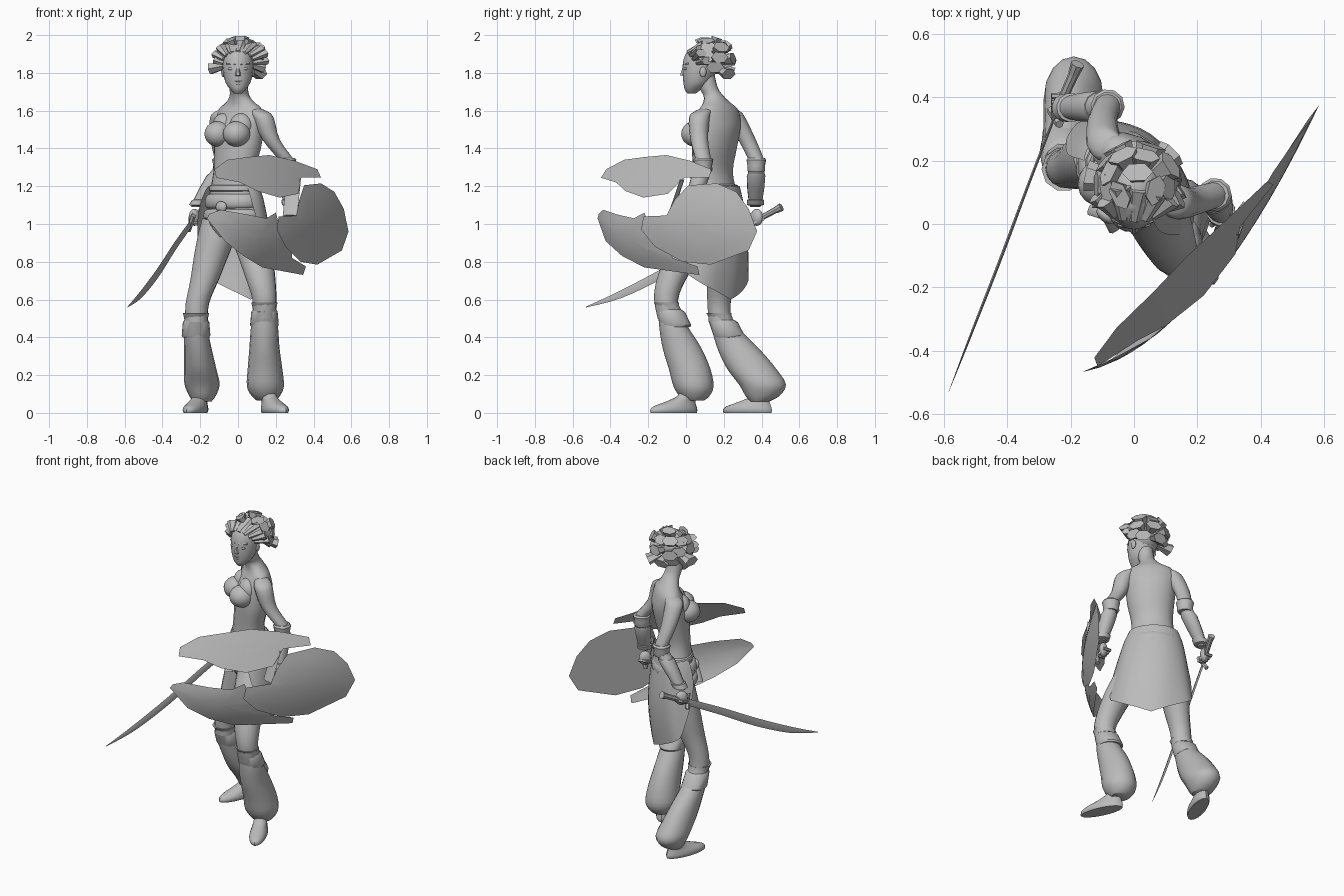
import bpy, bmesh, math, random
from mathutils import Vector, Matrix

random.seed(4)
cube = bpy.data.objects.get("Cube")
if cube:
    bpy.data.objects.remove(cube, do_unlink=True)

clay = bpy.data.materials.new("clay_grey")
clay.use_nodes = True
clay.diffuse_color = (0.5, 0.5, 0.5, 1)
clay.node_tree.nodes["Principled BSDF"].inputs["Base Color"].default_value = (0.5, 0.5, 0.5, 1)
parts = []
YAW = math.radians(-40)
BODY = Matrix.Rotation(YAW, 3, 'Z')


def finish(name, bm):
    bmesh.ops.recalc_face_normals(bm, faces=bm.faces[:])
    me = bpy.data.meshes.new(name)
    bm.to_mesh(me)
    bm.free()
    ob = bpy.data.objects.new(name, me)
    bpy.context.collection.objects.link(ob)
    me.materials.append(clay)
    parts.append(ob)


def skin(name, rings, loop=True, caps=(0, -1)):
    """Bridge rows of points, as loops or strips, and cap the listed rows."""
    bm = bmesh.new()
    vs = [[bm.verts.new(p) for p in r] for r in rings]
    n = len(vs[0])
    for a, b in zip(vs, vs[1:]):
        for i in range(n if loop else n - 1):
            j = (i + 1) % n
            bm.faces.new((a[i], a[j], b[j], b[i]))
    for c in caps:
        bm.faces.new(vs[c])
    finish(name, bm)


def spline(rows, k):
    """Catmull-Rom interpolation of rows of numbers."""
    v = [Vector(r) for r in rows]
    out = []
    for i in range(len(v) - 1):
        a, b, c, d = v[max(i - 1, 0)], v[i], v[i + 1], v[min(i + 2, len(v) - 1)]
        for s in range(k):
            t = s / k
            out.append(b + (c - a) * (t / 2) + (a * 2 - b * 5 + c * 4 - d) * (t * t / 2)
                       + (b * 3 - a - c * 3 + d) * (t ** 3 / 2))
    return out + [v[-1]]


def loft(name, rows, yaw=YAW, n=16, k=3):
    """Rows are x, y, z, half width, half depth (or a single radius)."""
    rot = Matrix.Rotation(yaw, 3, 'Z')
    rings = []
    for r in spline([tuple(q) if len(q) == 5 else (*q, q[3]) for q in rows], k):
        c = Vector(r[:3])
        rings.append([c + rot @ Vector((r[3] * math.cos(i * math.tau / n),
                                        r[4] * math.sin(i * math.tau / n), 0)) for i in range(n)])
    skin(name, rings)


def rod(name, p, q, r1, r2, n=8, flat=1.0):
    p, q = Vector(p), Vector(q)
    rot = (q - p).to_track_quat('Z', 'Y').to_matrix()
    skin(name, [[c + rot @ Vector((r * math.cos(i * math.tau / n),
                                   flat * r * math.sin(i * math.tau / n), 0))
                 for i in range(n)] for c, r in ((p, r1), (q, r2))])


def ball(name, c, s, yaw=0.0):
    bm = bmesh.new()
    m = Matrix.Translation(c) @ Matrix.Rotation(yaw, 4, 'Z') @ Matrix.Diagonal((*s, 1))
    bmesh.ops.create_uvsphere(bm, u_segments=16, v_segments=10, radius=1, matrix=m)
    finish(name, bm)


# Torso and neck
loft("torso", [(-.02, .16, .93, .11, .09), (-.02, .16, 1.0, .16, .125), (-.02, .155, 1.08, .165, .12),
               (-.025, .15, 1.18, .137, .1), (-.02, .143, 1.28, .124, .09), (-.003, .15, 1.4, .14, .102),
               (.004, .162, 1.5, .15, .106), (.01, .17, 1.57, .152, .086), (.013, .172, 1.615, .13, .068),
               (.012, .162, 1.645, .085, .058), (.008, .145, 1.68, .053, .052), (.004, .12, 1.72, .048, .05),
               (0, .1, 1.8, .048, .05)])
for side, word in ((1, "left"), (-1, "right")):
    c = Vector((.004, .16, 1.477)) + BODY @ Vector((side * .064, -.092, 0))
    ball(word + "_bust_cup", c, (.072, .076, .068), YAW)
    ball(word + "_chest", c + BODY @ Vector((-side * .004, .042, .04)), (.066, .058, .07), YAW)

# Head and face
loft("head", [(0, .03, 1.69, .018, .02), (0, .036, 1.71, .038, .042), (0, .055, 1.745, .064, .068),
              (0, .07, 1.8, .079, .088), (0, .085, 1.86, .083, .1), (0, .095, 1.91, .074, .09),
              (0, .1, 1.95, .035, .045)], 0)
rod("nose", (0, -.008, 1.845), (0, -.019, 1.785), .006, .015, 6)
ball("upper_lip", (0, -.003, 1.757), (.024, .013, .007))
ball("lower_lip", (0, -.001, 1.744), (.02, .013, .008))
for s, word in ((1, "left"), (-1, "right")):
    ball(word + "_eye", (s * .034, -.001, 1.822), (.019, .01, .008))
    rod(word + "_brow", (s * .012, -.01, 1.846), (s * .06, .01, 1.85), .007, .005, 6)
    ball(word + "_ear", (s * .079, .09, 1.805), (.01, .018, .028))

# Hair: swept-back front locks, then blunt wide locks fanned behind
ball("hair_cap", (.003, .115, 1.875), (.088, .092, .088))
for i in range(9):
    a = math.radians(-100 + 25 * i)
    base = Vector((.076 * math.sin(a), .055 - .045 * math.cos(a), 1.86 + .05 * math.cos(a)))
    tip = Vector((.014 + .135 * math.sin(a), .095 + random.uniform(-.025, .025),
                  1.88 + random.uniform(.07, .1) * math.cos(a)))
    rod("front_lock", base, tip, .016, .034, 6, .7)
hub = Vector((.012, .12, 1.855))
for elev, count, spread in ((68, 3, 110), (40, 6, 95), (10, 6, 92), (-18, 5, 75)):
    for i in range(count):
        az = math.radians(90 + spread * (2 * i / (count - 1) - 1) + random.uniform(-9, 9))
        el = math.radians(elev + random.uniform(-8, 8))
        d = Vector((math.cos(az) * math.cos(el), math.sin(az) * math.cos(el), math.sin(el)))
        rod("back_lock", hub + d * .05, hub + d * random.uniform(.125, .165 - .025 * math.sin(el)),
            .02, .05, 6, .65)

# Legs, puffed trousers, knee cuffs and shoes
loft("left_thigh", [(.05, .1, 1.03, .09), (.065, .05, .93, .1), (.095, -.02, .82, .092), (.122, -.08, .7, .077),
                    (.14, -.105, .6, .064), (.14, -.09, .5, .06)])
loft("right_thigh", [(-.1, .21, 1.03, .09), (-.115, .21, .93, .1), (-.145, .2, .82, .09), (-.178, .185, .7, .075),
                     (-.215, .175, .58, .062), (-.22, .18, .48, .06)])
loft("left_trouser", [(.14, -.085, .52, .06), (.14, -.06, .44, .073, .08), (.14, -.02, .34, .08, .103),
                      (.143, .02, .23, .092, .11), (.145, .04, .14, .098, .106), (.147, .045, .09, .075, .08),
                      (.15, .045, .065, .05)], 0)
loft("right_trouser", [(-.22, .19, .48, .06), (-.22, .23, .41, .066, .085), (-.21, .29, .32, .075, .115),
                       (-.2, .35, .23, .086, .13), (-.19, .405, .15, .093, .124), (-.188, .405, .09, .07, .09),
                       (-.19, .39, .06, .05)], 0)
for word, x, y, z, lean in (("left", .14, -.1, .575, .045), ("right", -.222, .178, .52, .05)):
    loft(word + "_knee_cuff", [(x, y + lean, z - .12, .07, .078), (x, y + lean, z - .11, .076, .083),
                               (x, y + lean * .4, z - .04, .07, .076), (x, y + lean * .3, z - .028, .062)], 0, k=1)
    loft(word + "_knee_frill", [(x, y + .02, z - .035, .06), (x, y, z - .005, .066),
                                (x, y - .005, z + .01, .07), (x, y, z + .008, .06)], 0, 10, 1)
for word, x, y, yaw in (("left", .195, -.065, 25), ("right", -.225, .325, -20)):
    a = math.radians(yaw)
    back = Vector((-math.sin(a), math.cos(a), 0))
    rows = []
    for z, shift, w, l in ((0, 0, .046, .135), (.015, 0, .052, .138), (.035, .008, .05, .125),
                           (.06, .04, .042, .085), (.09, .075, .04, .05), (.13, .08, .04, .045)):
        c = Vector((x, y, z)) + back * shift
        rows.append((*c, w, l))
    loft(word + "_shoe", rows, a)

# Arms, elbow guards and bracers
elbows = {"left": Vector((.255, .092, 1.31)), "right": Vector((-.083, .372, 1.31))}
shoulders = {"left": Vector((.136, .07, 1.56)), "right": Vector((-.095, .26, 1.56))}
wrists = {"left": Vector((.278, .03, 1.09)), "right": Vector((-.222, .367, 1.09))}
up = Vector((0, 0, 1))
for word in elbows:
    s, e, w = shoulders[word], elbows[word], wrists[word]
    inward = Vector((.013, .17, 1.56)) - s
    mid = s.lerp(e, .45) + (Vector((-.015, -.01, 0)) if word == "left" else Vector((-.01, .012, 0)))
    loft(word + "_arm", [(*(s + up * .055 + inward * .4), .02), (*(s + up * .035 + inward * .18), .045),
                         (*s, .055), (*mid, .047), (*(e + up * .03), .041), (*e, .041),
                         (*e.lerp(w, .35), .043), (*w, .027)], n=14)
    loft(word + "_elbow_guard", [(*(e - up * .035), .043), (*(e - up * .025), .049), (*e, .048),
                                 (*(e + up * .03), .054), (*(e + up * .04), .045)], n=10, k=1)
    loft(word + "_bracer", [(*e.lerp(w, .2), .046), (*e.lerp(w, .25), .05), (*e.lerp(w, .55), .046),
                            (*e.lerp(w, .82), .038), (*e.lerp(w, .83), .046), (*e.lerp(w, .95), .045),
                            (*e.lerp(w, .97), .03)], n=12, k=1)
    hand = w + Vector((-.008, .008, -.055))
    ball(word + "_hand", hand, (.026, .038, .045), YAW)
    for i in range(4):
        p = hand + Vector((-.005, -.028 + i * .019, -.022 + i * .008))
        rod(word + "_finger", p + Vector((.028, 0, -.012)), p + Vector((-.026, 0, -.008)), .011, .01, 6)
    rod(word + "_thumb", hand + Vector((-.01, -.02, .02)), hand + Vector((-.025, -.042, -.012)), .012, .009, 6)

# Curved sword with a diamond section
along = Vector((.36, .93, 0)).normalized()
across = Vector((.93, -.36, 0)).normalized()
edge = (up - along * .5).normalized()
rings = []
for x, y, z, w in spline([(-.25, .34, 1.0, .02), (-.335, .12, .88, .022), (-.425, -.12, .74, .024),
                          (-.515, -.35, .625, .019), (-.585, -.53, .56, .002)], 4):
    p = Vector((x, y, z))
    rings.append([p + edge * w, p + across * w * .2, p - edge * w, p - across * w * .2])
skin("sword_blade", rings)
rod("sword_grip", (-.25, .34, 1.0), (-.185, .485, 1.08), .014, .017)
rod("sword_pommel", (-.19, .475, 1.073), (-.178, .505, 1.09), .018, .022)
rod("sword_guard", (-.235, .315, 1.045), (-.262, .36, .965), .014, .014, 6)

# Skirt flaring round the back to a point, open at the front
rows = []
for j in range(9):
    t = j / 8
    row = []
    for i in range(25):
        u = i / 12 - 1
        ang = math.pi / 2 + u * math.radians(118)
        low = .6 + .2 * abs(u) + .6 * max(0, abs(u) - .7)
        rx, ry = .15 + .095 * t ** .7, .112 + .036 * math.sin(t * 2.9)
        wave = 1 + .015 * t * math.sin(u * 14)
        row.append(Vector((-.022, .155, 1.2 + (low - 1.2) * t))
                   + BODY @ Vector((rx * wave * math.cos(ang) + .015 * t, ry * wave * math.sin(ang), 0)))
    rows.append(row)
skin("skirt", rows, False, ())

# Rolled waist sash, knot and hip tie
for name, z, w, d, h in (("upper_sash", 1.19, .145, .112, .022), ("waist_sash", 1.12, .17, .132, .04),
                         ("hip_sash", 1.05, .178, .138, .03)):
    loft(name, [(-.022, .153, z - h, w - .02, d - .02), (-.022, .153, z - h * .6, w, d),
                (-.022, .153, z + h * .6, w - .004, d - .004), (-.022, .153, z + h, w - .025, d - .025)], k=2)
front = Vector((-.022, .153, 1.09)) + BODY @ Vector((.03, -.14, 0))
ball("sash_knot", front, (.035, .02, .03), YAW)
for s in (-1, 1):
    rod("sash_tail", front, front + BODY @ Vector((s * .05, -.01, -.1)), .015, .025, 8, .4)


# Broken bowed shield in three plates
def dome(x, z):
    return .19 * (1 - ((x - .2) / .39) ** 2 - ((z - 1) / .36) ** 2)


def slope(x, z):
    return .13 * (1 - ((x - .25) / .5) ** 2) - .8 * (z - 1.245)


def plate(name, outline, bow, caps=(-1,)):
    mid = sum((Vector(p) for p in outline), Vector((0, 0))) / len(outline)
    rings = []
    for s in (1, .8, .6, .4, .2, .01):
        flat = [mid.lerp(Vector(p), s) for p in outline]
        rings.append([(x, -.26 + 1.126 * x - bow(x, z), z) for x, z in flat])
    skin(name, rings, True, caps)


plate("upper_shield_plate", [(-.125, 1.29), (-.055, 1.34), (.06, 1.355), (.165, 1.365), (.3, 1.335), (.42, 1.29),
                             (.44, 1.245), (.335, 1.245), (.32, 1.16), (.22, 1.14), (.1, 1.175), (.01, 1.22),
                             (-.115, 1.245)], slope)
plate("round_shield_plate", [(.205, .97), (.215, 1.04), (.31, 1.045), (.325, 1.13), (.35, 1.205), (.44, 1.215),
                             (.51, 1.17), (.56, 1.08), (.585, .96), (.55, .86), (.42, .785), (.33, .8),
                             (.25, .88)], lambda x, z: dome(x, z) + .02, (0, -1))
plate("lower_shield_plate", [(-.165, 1.03), (-.15, 1.055), (-.09, 1.075), (.05, 1.05), (.15, 1.03), (.2, 1.06),
                             (.23, .95), (.285, .91), (.285, .8), (.36, .775), (.345, .73), (.13, .77),
                             (.03, .83), (-.07, .91)], dome)
rod("shield_handle", (.27, -.04, 1.14), (.29, .01, .95), .014, .014)
rod("shield_strap", (.275, -.085, 1.045), (.295, -.02, 1.235), .04, .04, 4, .25)

# Smooth shading with crisp edges
bpy.ops.object.select_all(action='DESELECT')
for ob in parts:
    ob.select_set(True)
bpy.context.view_layer.objects.active = parts[0]
bpy.ops.object.shade_smooth_by_angle(angle=math.radians(40))
